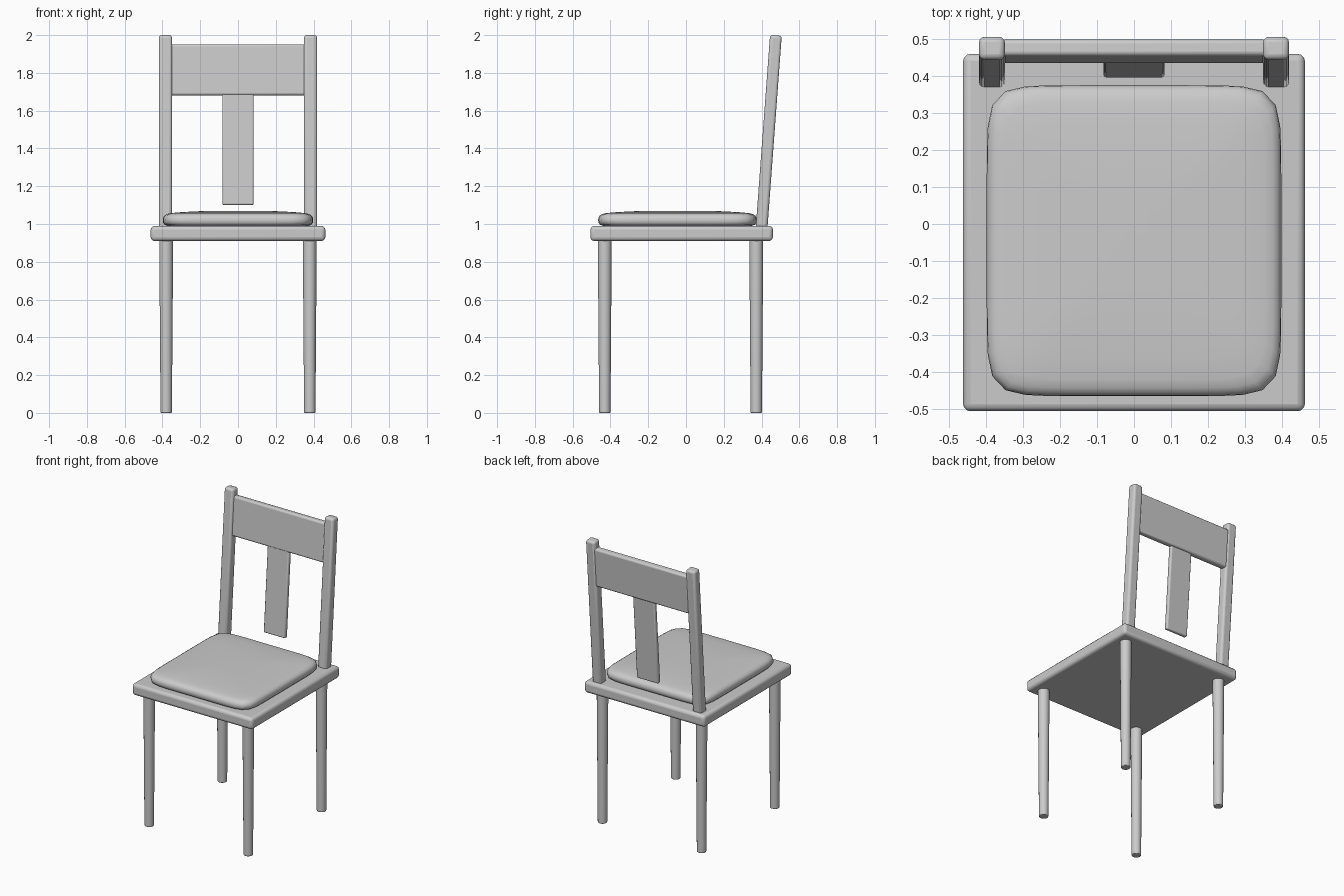
import bpy, bmesh, math

if "Cube" in bpy.data.objects:
    bpy.data.objects.remove(bpy.data.objects["Cube"])

LEAN = -math.atan(0.075 / 1.01)   # backward tilt of the backrest


def back_y(z):
    """Centre line of the leaning back at height z."""
    return 0.401 + 0.075 * (z - 0.99) / 1.01


def finish(obj, bevel=0.0, segments=3):
    if bevel:
        m = obj.modifiers.new("bevel", 'BEVEL')
        m.width = bevel
        m.segments = segments
        m.limit_method = 'ANGLE'
        m.angle_limit = math.radians(40)
    bpy.ops.object.select_all(action='DESELECT')
    obj.select_set(True)
    bpy.context.view_layer.objects.active = obj
    bpy.ops.object.shade_smooth_by_angle(angle=math.radians(40))


def box(name, size, loc, bevel, tilt=0.0):
    bpy.ops.mesh.primitive_cube_add(size=1, location=loc)
    obj = bpy.context.object
    obj.name = name
    obj.scale = size
    bpy.ops.object.transform_apply(location=False, rotation=False, scale=True)
    obj.rotation_euler.x = tilt
    finish(obj, bevel)
    return obj


def leg(name, x, y):
    bpy.ops.mesh.primitive_cone_add(vertices=24, radius1=0.03, radius2=0.037,
                                    depth=0.93, location=(x, y, 0.465))
    obj = bpy.context.object
    obj.name = name
    finish(obj, 0.004, 2)


# seat board
box("seat", (0.924, 0.966, 0.08), (0, -0.023, 0.95), 0.02)

# tapered round legs and leaning back posts, mirrored left and right
for side, s in (("left", -1), ("right", 1)):
    leg("front_leg_" + side, s * 0.38, -0.43)
    leg("rear_leg_" + side, s * 0.38, 0.372)
    z0, z1 = 0.975, 1.9985
    zc = (z0 + z1) / 2
    box("back_post_" + side, (0.07, 0.062, (z1 - z0) / math.cos(LEAN)),
        (s * 0.384, back_y(zc), zc), 0.015, LEAN)

# top rail and centre slat
box("top_rail", (0.72, 0.045, 0.27), (0, 0.467, 1.815), 0.012, LEAN)
box("centre_slat", (0.165, 0.028, 0.60), (0, back_y(1.4), 1.4), 0.008, LEAN)

# cushion: rounded-square rings stacked along a soft edge profile
HX, HY, CY, N = 0.398, 0.42, -0.045, 9
PROFILE = [(0.030, 0.989), (0.010, 0.996), (0.002, 1.006), (0.0, 1.020),
           (0.002, 1.034), (0.009, 1.045), (0.022, 1.053), (0.045, 1.058),
           (0.10, 1.063), (0.20, 1.068), (0.30, 1.070)]
SEG = 64


def ring_point(i, inset, z):
    a = 2 * math.pi * (i + 0.5) / SEG
    c, s = math.cos(a), math.sin(a)
    r = (abs(c) ** N + abs(s) ** N) ** (-1 / N)
    return ((HX - inset) * r * c, CY + (HY - inset) * r * s, z)


bm = bmesh.new()
rings = [[bm.verts.new(ring_point(i, d, z)) for i in range(SEG)] for d, z in PROFILE]
for low, high in zip(rings, rings[1:]):
    for i in range(SEG):
        j = (i + 1) % SEG
        bm.faces.new((low[i], low[j], high[j], high[i]))
bm.faces.new(rings[-1])
bm.faces.new(rings[0][::-1])
mesh = bpy.data.meshes.new("cushion")
bm.to_mesh(mesh)
bm.free()
cushion = bpy.data.objects.new("cushion", mesh)
bpy.context.collection.objects.link(cushion)
finish(cushion)
